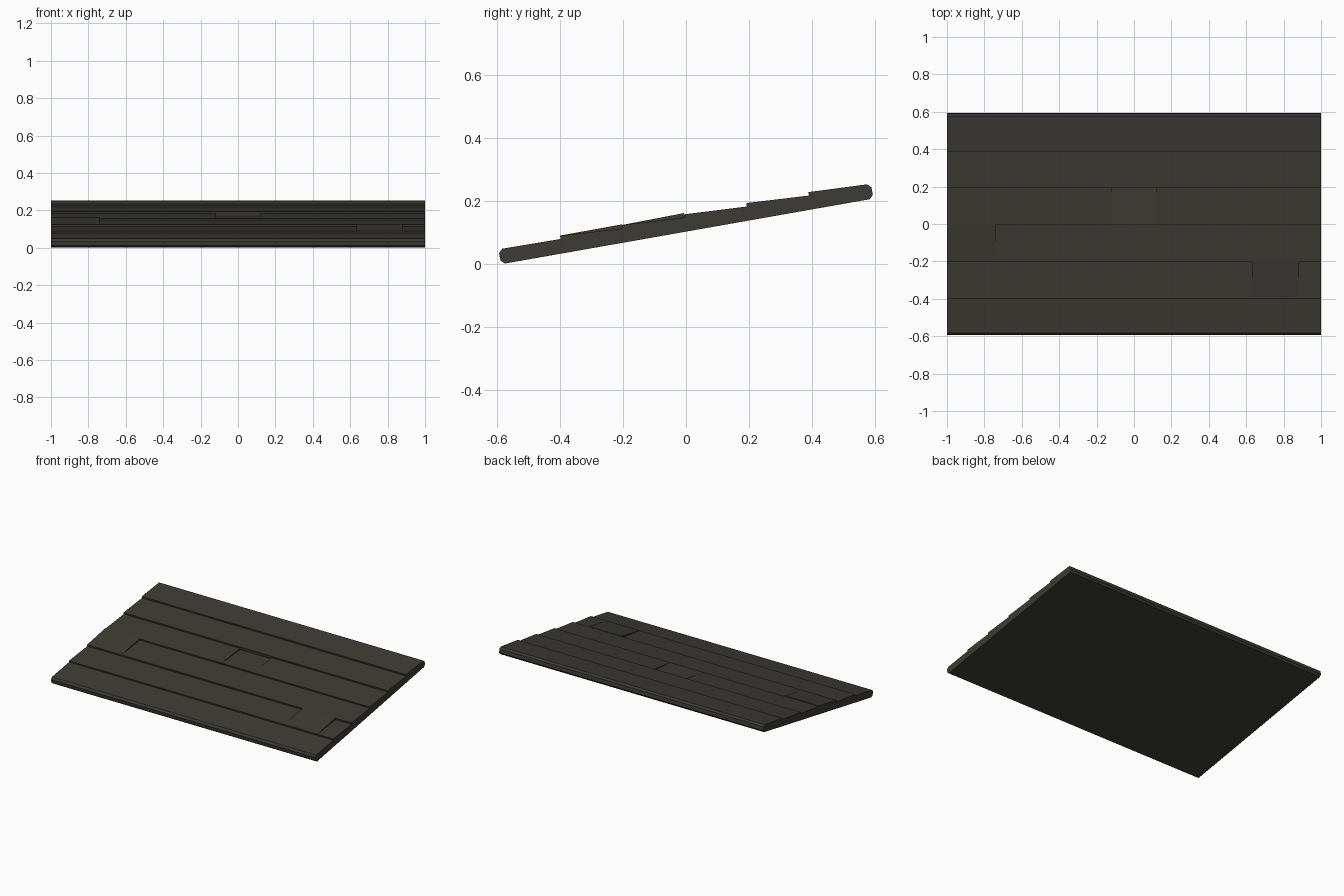
import bpy, bmesh, math
from mathutils import Matrix

if "Cube" in bpy.data.objects:
    bpy.data.objects.remove(bpy.data.objects["Cube"])

# single dark weathered colour
mat = bpy.data.materials.new("dark weathered wood")
mat.diffuse_color = (0.045, 0.043, 0.035, 1)
mat.use_nodes = True
mat.node_tree.nodes["Principled BSDF"].inputs["Base Color"].default_value = mat.diffuse_color

SLOPE = math.radians(10)
HALF = 0.6      # half length up the slope
CH = 0.012      # chamfer on the outer edges
SEAT = 0.03     # boards start on top of this backing thickness
# tilt about x, then rest on the ground and centre on y
PLACE = Matrix.Translation((0, 0.004, 0.104)) @ Matrix.Rotation(SLOPE, 4, 'X')


def prism(name, profile, x0, x1):
    """Extrude a (slope distance, height) profile along x and tilt it."""
    bm = bmesh.new()
    a = [bm.verts.new((x0, s, t)) for s, t in profile]
    b = [bm.verts.new((x1, s, t)) for s, t in profile]
    n = len(profile)
    bm.faces.new(a)
    bm.faces.new(b)
    for i in range(n):
        j = (i + 1) % n
        bm.faces.new((a[i], a[j], b[j], b[i]))
    bmesh.ops.recalc_face_normals(bm, faces=bm.faces)
    bm.transform(PLACE)
    me = bpy.data.meshes.new(name)
    bm.to_mesh(me)
    bm.free()
    me.materials.append(mat)
    ob = bpy.data.objects.new(name, me)
    bpy.context.collection.objects.link(ob)


# backing slab with chamfered lower edges
prism("backing_slab", [(-HALF + CH, 0), (HALF - CH, 0), (HALF, CH),
                       (HALF, SEAT), (-HALF, SEAT), (-HALF, CH)], -1, 1)

# overlapping rows: (x start, x end, height at lower edge, height at upper edge)
rows = [
    [(-1, 1, 0.048, 0.046)],
    [(-1, 0.63, 0.056, 0.045), (0.63, 0.88, 0.057, 0.058), (0.88, 1, 0.056, 0.045)],
    [(-1, -0.74, 0.056, 0.059), (-0.74, 1, 0.056, 0.045)],
    [(-1, -0.12, 0.055, 0.045), (-0.12, 0.12, 0.055, 0.036), (0.12, 1, 0.055, 0.045)],
    [(-1, 1, 0.056, 0.045)],
    [(-1, 1, 0.056, 0.048)],
]
for r, boards in enumerate(rows):
    s0 = -HALF + 0.2 * r
    s1 = s0 + 0.2
    for k, (x0, x1, lo, hi) in enumerate(boards):
        low = [(s0, lo)]
        high = [(s1, hi)]
        if r == 0:                       # chamfered eave edge
            low = [(s0, lo - CH), (s0 + CH, lo)]
        if r == len(rows) - 1:           # chamfered ridge edge
            high = [(s1 - CH, hi), (s1, hi - CH)]
        prism(f"board_row{r + 1}_{k + 1}",
              [(s0, SEAT)] + low + high + [(s1, SEAT)], x0, x1)
